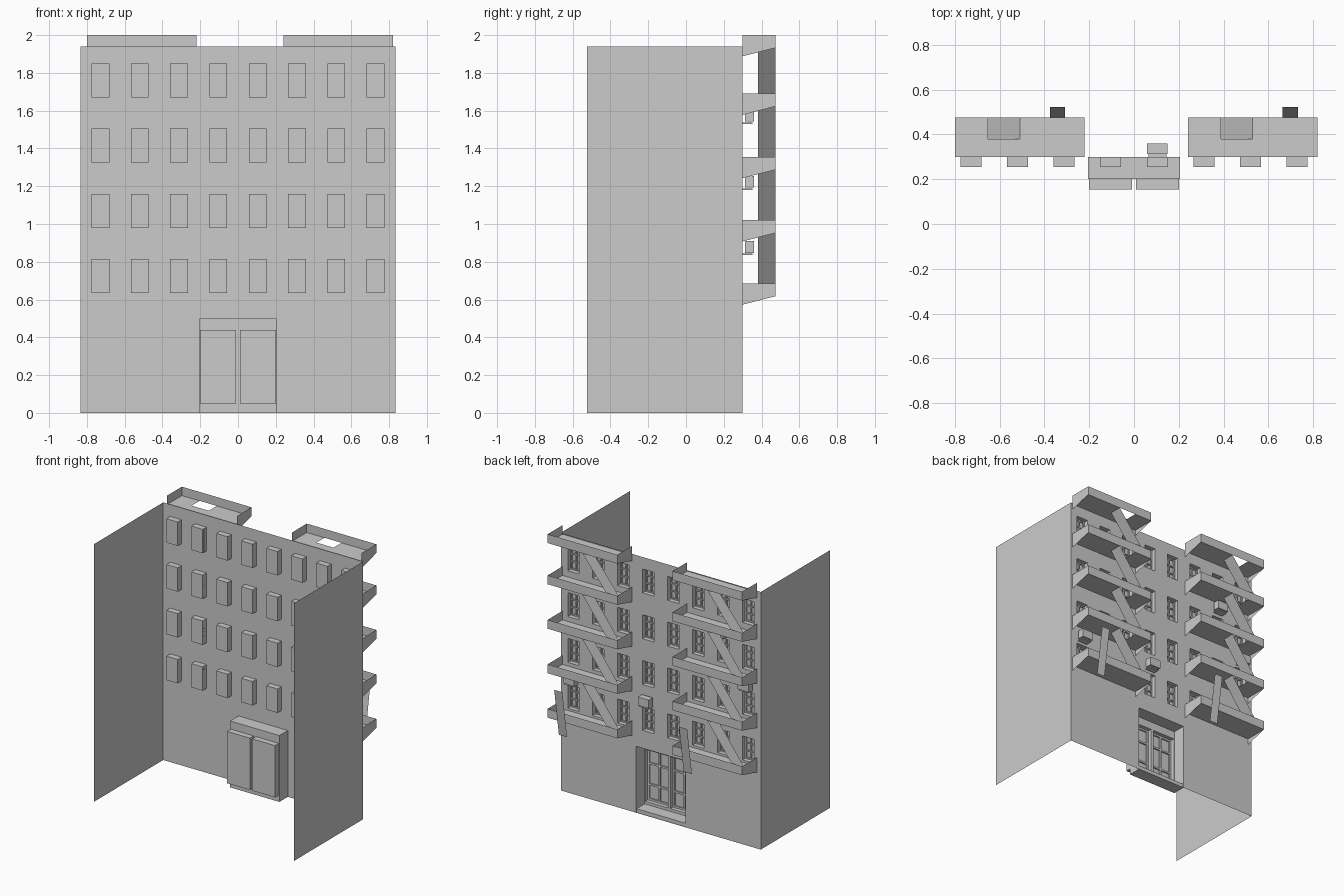
import bpy, bmesh

if "Cube" in bpy.data.objects:
    bpy.data.objects.remove(bpy.data.objects["Cube"])

grey = bpy.data.materials.new("plain grey")
grey.use_nodes = True
COLOUR = (0.6, 0.6, 0.6, 1)
grey.diffuse_color = COLOUR
grey.node_tree.nodes["Principled BSDF"].inputs["Base Color"].default_value = COLOUR

HALF_W, TOP, WALL_Y, FRONT_Y = 0.833, 1.94, 0.30, -0.525


def finish(name, bm):
    bmesh.ops.remove_doubles(bm, verts=bm.verts, dist=0.0001)
    mesh = bpy.data.meshes.new(name)
    bm.to_mesh(mesh)
    bm.free()
    mesh.materials.append(grey)
    obj = bpy.data.objects.new(name, mesh)
    bpy.context.collection.objects.link(obj)
    return obj


def face(bm, points):
    return bm.faces.new([bm.verts.new(p) for p in points])


def pierced(bm, rect, holes, place):
    """Sheet over rect (u0, u1, v0, v1) that leaves out the hole rectangles."""
    us = sorted({u for r in [rect] + holes for u in r[:2]})
    vs = sorted({v for r in [rect] + holes for v in r[2:]})
    for u0, u1 in zip(us, us[1:]):
        for v0, v1 in zip(vs, vs[1:]):
            u, v = (u0 + u1) / 2, (v0 + v1) / 2
            if not any(h[0] < u < h[1] and h[2] < v < h[3] for h in holes):
                face(bm, [place(*p) for p in ((u1, v0), (u0, v0), (u0, v1), (u1, v1))])


def reveal(bm, r, y0, y1):
    """Four sides of an opening, running from y0 in to y1."""
    x0, x1, z0, z1 = r
    ring = [(x0, z0), (x1, z0), (x1, z1), (x0, z1)]
    for (xa, za), (xb, zb) in zip(ring, ring[1:] + ring[:1]):
        face(bm, [(xa, y0, za), (xb, y0, zb), (xb, y1, zb), (xa, y1, za)])


def box(bm, x0, x1, y0, y1, z0, z1):
    verts = bmesh.ops.create_cube(bm, size=1)["verts"]
    for v in verts:
        v.co = (x1 if v.co.x > 0 else x0, y1 if v.co.y > 0 else y0, z1 if v.co.z > 0 else z0)


def bars(bm, r, y, cols, rows, w):
    """Outer frame and glazing bars filling an opening."""
    x0, x1, z0, z1 = r
    for i in range(cols + 1):
        x = x0 + w / 2 + (x1 - x0 - w) * i / cols
        box(bm, x - w / 2, x + w / 2, y, y + 0.01, z0, z1)
    for row in rows:
        z = z0 + w / 2 + (z1 - z0 - w) * row
        box(bm, x0, x1, y, y + 0.01, z - w / 2, z + w / 2)


# Facade with window and entrance openings
columns = [(i - 3.5) * 0.208 for i in range(8)]
floors = [0.635, 0.98, 1.325, 1.67]
windows = [(x - 0.047, x + 0.047, z, z + 0.18) for x in columns for z in floors]
entrance = (-0.205, 0.205, 0, 0.5)
bm = bmesh.new()
pierced(bm, (-HALF_W, HALF_W, 0, TOP), windows + [entrance], lambda x, z: (x, WALL_Y, z))
finish("facade", bm)

# Side walls
for side, s in (("left", 1), ("right", -1)):
    bm = bmesh.new()
    x = s * HALF_W
    face(bm, [(x, FRONT_Y, 0), (x, WALL_Y, 0), (x, WALL_Y, TOP), (x, FRONT_Y, TOP)][::s])
    finish(side + "_wall", bm)

# Recessed windows: reveals, panes and glazing bars
bm, frames = bmesh.new(), bmesh.new()
for r in windows:
    reveal(bm, r, WALL_Y, 0.255)
    pierced(bm, r, [], lambda x, z: (x, 0.255, z))
    bars(frames, r, 0.258, 2, (0, 0.33, 0.67, 1), 0.009)
finish("window_recesses", bm)
finish("window_bars", frames)

# Entrance recess with two glazed doors set deeper
doors = [(-0.2, -0.01, 0.05, 0.44), (0.01, 0.2, 0.05, 0.44)]
bm, frames = bmesh.new(), bmesh.new()
reveal(bm, entrance, WALL_Y, 0.2)
pierced(bm, entrance, doors, lambda x, z: (x, 0.2, z))
for r in doors:
    reveal(bm, r, 0.2, 0.155)
    pierced(bm, r, [], lambda x, z: (x, 0.155, z))
    bars(frames, r, 0.16, 2, (0, 0.3, 0.72, 1), 0.014)
finish("entrance_recess", bm)
finish("door_bars", frames)
bm = bmesh.new()
box(bm, -0.203, 0.203, 0.202, 0.298, 0.001, 0.03)
finish("entrance_step", bm)

# Fire escapes: landings, stairs and drop ladders
OUT, IN = 0.475, 0.38
rail_tops = [0.685, 1.02, 1.355, 1.69, 2.0]
for side, cx in (("left", 0.53), ("right", -0.51)):
    x0, x1 = cx - 0.29, cx + 0.29
    for n, top in enumerate(rail_tops):
        deck = top - 0.067
        hole = [(cx - 0.142, cx, IN, OUT)] if n else []
        bm = bmesh.new()
        pierced(bm, (x0, x1, WALL_Y, OUT), hole, lambda x, y: (x, y, deck))
        face(bm, [(x1, OUT, deck), (x0, OUT, deck), (x0, OUT, top), (x1, OUT, top)])
        for x in (x0, x1):
            face(bm, [(x, WALL_Y, top - 0.112), (x, OUT, deck), (x, OUT, top), (x, WALL_Y, top)])
        finish(f"{side}_landing_{n + 1}", bm)
        if n:
            low = rail_tops[n - 1] - 0.067
            bm = bmesh.new()
            face(bm, [(cx, IN, deck), (cx, OUT, deck), (cx - 0.25, OUT, low), (cx - 0.25, IN, low)])
            finish(f"{side}_stair_{n}", bm)
    bm = bmesh.new()
    a, b = cx + 0.134, cx + 0.202
    face(bm, [(b, 0.467, 0.51), (a, 0.467, 0.51), (a, 0.523, 0.87), (b, 0.523, 0.87)])
    finish(side + "_drop_ladder", bm)

# Air conditioners on small shelves under some windows
for n, (x, z) in enumerate([(0.104, 0.835), (0.728, 0.835), (-0.52, 1.53), (-0.728, 1.18)]):
    bm = bmesh.new()
    box(bm, x - 0.045, x + 0.045, 0.312, 0.36, z + 0.012, z + 0.075)
    box(bm, x - 0.04, x + 0.04, WALL_Y, 0.352, z, z + 0.008)
    finish(f"air_conditioner_{n + 1}", bm)
